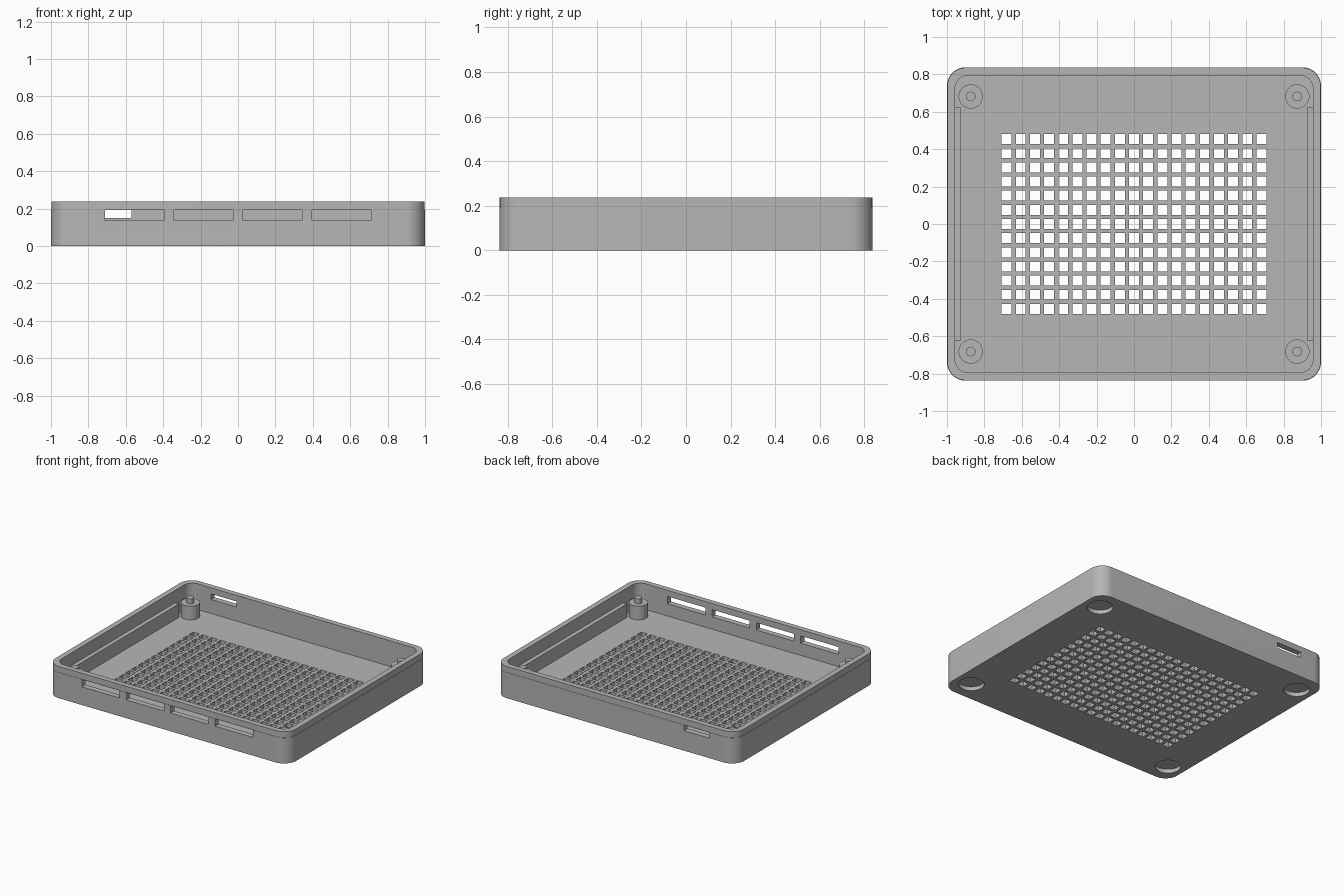
import bpy, bmesh, math
from mathutils import Matrix, Vector

if "Cube" in bpy.data.objects:
    bpy.data.objects.remove(bpy.data.objects["Cube"], do_unlink=True)

HX, HY, H = 1.0, 0.838, 0.238      # half width, half depth, height
IX, IY, FLOOR = 0.957, 0.795, 0.045  # inner half sizes, floor thickness
PX, PY = 0.873, 0.682              # post position

grey = bpy.data.materials.new("plain_grey")
grey.use_nodes = True
colour = (0.47, 0.47, 0.47, 1)
grey.diffuse_color = colour
grey.node_tree.nodes["Principled BSDF"].inputs["Base Color"].default_value = colour


def finish(name, bm):
    bmesh.ops.recalc_face_normals(bm, faces=bm.faces)
    mesh = bpy.data.meshes.new(name)
    bm.to_mesh(mesh)
    bm.free()
    mesh.materials.append(grey)
    obj = bpy.data.objects.new(name, mesh)
    bpy.context.collection.objects.link(obj)
    return obj


def activate(obj):
    bpy.ops.object.select_all(action='DESELECT')
    obj.select_set(True)
    bpy.context.view_layer.objects.active = obj


def smooth(obj):
    activate(obj)
    bpy.ops.object.shade_smooth_by_angle(angle=math.radians(30))


def add_box(bm, x0, x1, y0, y1, z0, z1):
    centre = Vector((x0 + x1, y0 + y1, z0 + z1)) / 2
    size = Matrix.Diagonal((x1 - x0, y1 - y0, z1 - z0, 1))
    bmesh.ops.create_cube(bm, size=1, matrix=Matrix.Translation(centre) @ size)


def add_cylinder(bm, x, y, z0, z1, r, sides):
    bmesh.ops.create_cone(bm, cap_ends=True, segments=sides, radius1=r, radius2=r,
                          depth=z1 - z0, matrix=Matrix.Translation((x, y, (z0 + z1) / 2)))


def rounded_ring(bm, hx, hy, r, z, steps=10):
    ring = []
    for q, (sx, sy) in enumerate([(1, 1), (-1, 1), (-1, -1), (1, -1)]):
        for i in range(steps + 1):
            a = math.pi / 2 * (q + i / steps)
            ring.append(bm.verts.new((sx * (hx - r) + r * math.cos(a),
                                      sy * (hy - r) + r * math.sin(a), z)))
    return ring


def cut(obj, cutter):
    cutter.hide_render = True
    mod = obj.modifiers.new("cut", 'BOOLEAN')
    mod.operation = 'DIFFERENCE'
    mod.solver = 'EXACT'
    mod.object = cutter
    activate(obj)
    bpy.ops.object.modifier_apply(modifier=mod.name)
    bpy.data.objects.remove(cutter, do_unlink=True)


# Tray shell: rings from the underside, up the outer wall, over the rim, down inside
bm = bmesh.new()
step, seam = 0.002, 0.193
rings = [rounded_ring(bm, *p) for p in (
    (HX, HY, 0.1, 0), (HX, HY, 0.1, seam),
    (HX - step, HY - step, 0.1 - step, seam), (HX - step, HY - step, 0.1 - step, H),
    (IX, IY, 0.07, H), (IX, IY, 0.07, FLOOR))]
for a, b in zip(rings, rings[1:]):
    for i in range(len(a)):
        j = (i + 1) % len(a)
        bm.faces.new((a[i], a[j], b[j], b[i]))
bm.faces.new(rings[0])
bm.faces.new(rings[-1])
tray = finish("tray_shell", bm)

# Vent grid through the floor
bm = bmesh.new()
pitch, half = 0.0757, 0.0265
for i in range(-9, 10):
    for j in range(-6, 7):
        x, y = i * pitch, j * pitch
        add_box(bm, x - half, x + half, y - half, y + half, -0.05, 0.1)
cut(tray, finish("vent_cutter", bm))

# Port slots in the front and back walls, round foot recesses underneath
bm = bmesh.new()
for x in (-0.5535, -0.1845, 0.1845, 0.5535):
    add_box(bm, x - 0.157, x + 0.157, -0.9, -0.75, 0.137, 0.192)
add_box(bm, -0.78, -0.57, 0.75, 0.9, 0.15, 0.192)
for sx in (-1, 1):
    for sy in (-1, 1):
        add_cylinder(bm, sx * PX, sy * PY, -0.05, 0.03, 0.088, 40)
cut(tray, finish("port_and_foot_cutter", bm))
smooth(tray)

# Side rails and corner posts with locating pins
for sx, side in ((1, "left"), (-1, "right")):
    bm = bmesh.new()
    x0, x1 = sorted((sx * 0.925, sx * (IX + 0.01)))
    add_box(bm, x0, x1, -0.623, 0.623, FLOOR - 0.005, 0.145)
    finish(side + "_rail", bm)
    for sy, end in ((-1, "front"), (1, "back")):
        for part, z0, z1, r, sides in (("post", FLOOR - 0.005, 0.148, 0.065, 32),
                                       ("pin", 0.14, 0.185, 0.026, 16)):
            bm = bmesh.new()
            add_cylinder(bm, sx * PX, sy * PY, z0, z1, r, sides)
            smooth(finish(f"{end}_{side}_{part}", bm))
